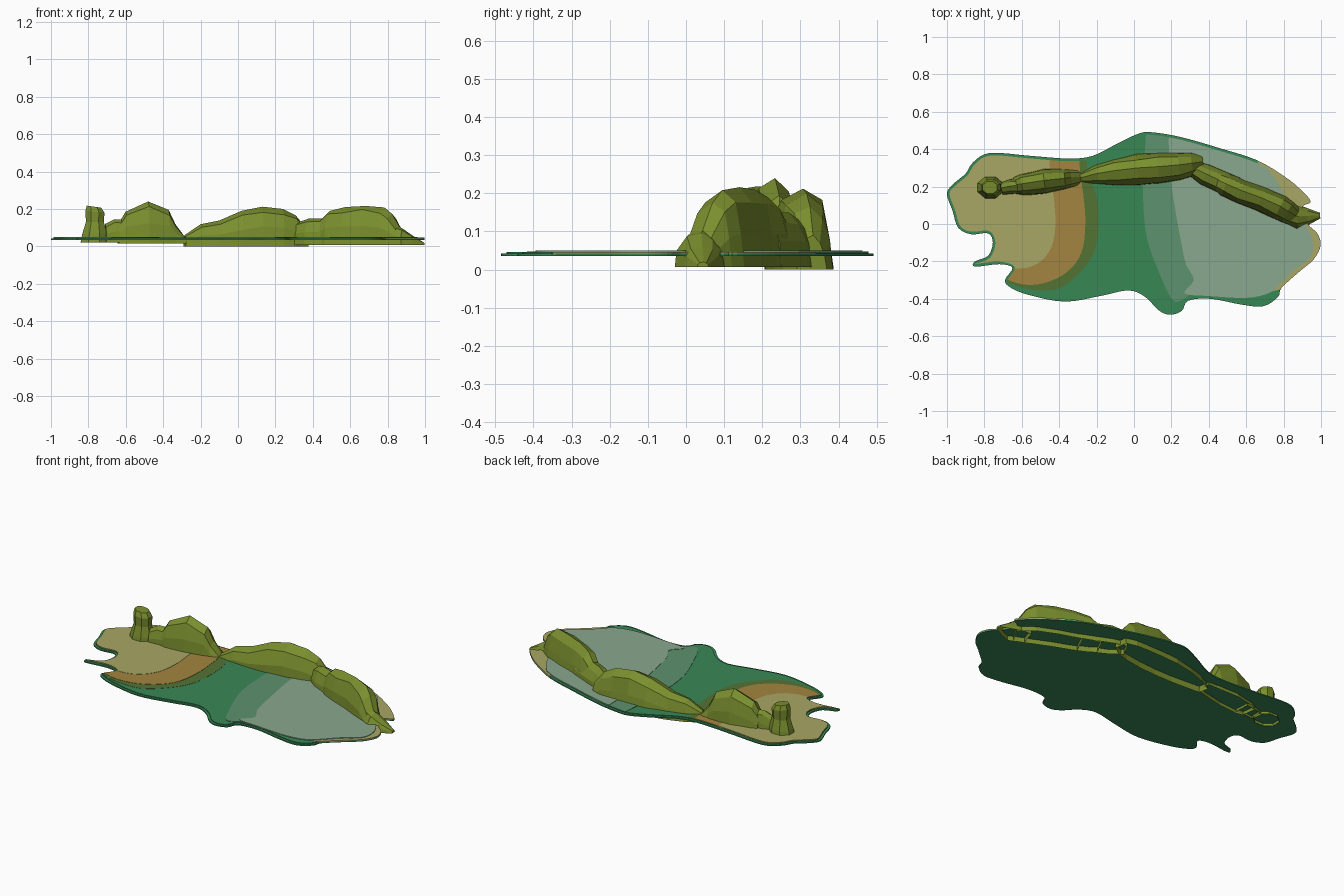
import bpy, bmesh, math, random
from mathutils import Vector

if "Cube" in bpy.data.objects:
    bpy.data.objects.remove(bpy.data.objects["Cube"])

random.seed(4)


def material(name, rgb):
    m = bpy.data.materials.new(name)
    lin = [((c / 255 + 0.055) / 1.055) ** 2.4 for c in rgb]
    m.diffuse_color = (*lin, 1)
    m.use_nodes = True
    m.node_tree.nodes["Principled BSDF"].inputs["Base Color"].default_value = m.diffuse_color
    return m


GREEN = material("meadow green", (57, 135, 85))
PALE = material("pale green", (93, 146, 111))
GREY = material("grey green", (138, 168, 143))
SAND = material("sand", (169, 167, 101))
OCHRE = material("ochre", (164, 133, 64))
OLIVE = material("dark olive", (84, 116, 52))
ROCK = material("moss rock", (122, 143, 46))


def finish(name, bm, mat):
    bmesh.ops.recalc_face_normals(bm, faces=bm.faces[:])
    me = bpy.data.meshes.new(name)
    bm.to_mesh(me)
    bm.free()
    me.materials.append(mat)
    ob = bpy.data.objects.new(name, me)
    bpy.context.collection.objects.link(ob)
    return ob


def smooth(pts, closed=True, steps=4):
    """Catmull-Rom curve through the points."""
    n, out = len(pts), []
    get = lambda i: Vector(pts[i % n] if closed else pts[max(0, min(n - 1, i))])
    for i in range(n if closed else n - 1):
        a, b, c, d = (get(i + k) for k in (-1, 0, 1, 2))
        for s in range(steps):
            t = s / steps
            out.append(0.5 * (2 * b + (c - a) * t + (2 * a - 5 * b + 4 * c - d) * t * t
                              + (3 * b - a - 3 * c + d) * t ** 3))
    if not closed:
        out.append(Vector(pts[-1]))
    return out


def prism(name, pts, z0, z1, mat):
    bm = bmesh.new()
    f = bm.faces.new([bm.verts.new((p[0], p[1], z0)) for p in pts])
    r = bmesh.ops.extrude_face_region(bm, geom=[f])
    for v in r["geom"]:
        if isinstance(v, bmesh.types.BMVert):
            v.co.z = z1
    return finish(name, bm, mat)


def band(name, shore, region, top, mat):
    """Coloured layer: region clipped to the shoreline."""
    ob = prism(name, shore, 0.038, top, mat)
    cut = prism("region_cutter", region, 0.0, 0.1, mat)
    cut.hide_render = True
    mod = ob.modifiers.new("clip", 'BOOLEAN')
    mod.operation, mod.object, mod.solver = 'INTERSECT', cut, 'EXACT'
    dg = bpy.context.evaluated_depsgraph_get()
    me = bpy.data.meshes.new_from_object(ob.evaluated_get(dg))
    ob.modifiers.clear()
    ob.data = me
    me.materials.clear()
    me.materials.append(mat)
    for p in me.polygons:
        p.material_index = 0
    bpy.data.objects.remove(cut)


# Shoreline outline, clockwise from the left tip
outline = [
    (-1, .16), (-.97, .21), (-.9, .27), (-.86, .33), (-.77, .38), (-.56, .365), (-.35, .35),
    (-.22, .365), (-.08, .435), (.03, .485), (.1, .49), (.25, .465), (.46, .405), (.66, .34),
    (.81, .25), (.89, .185), (.945, .12), (.9, .09), (.93, 0), (.98, -.05), (.998, -.115),
    (.96, -.19), (.89, -.25), (.79, -.34), (.77, -.39), (.69, -.44), (.57, -.43), (.41, -.4),
    (.29, -.41), (.255, -.465), (.19, -.485), (.13, -.46), (.06, -.39), (-.03, -.355),
    (-.18, -.385), (-.37, -.415), (-.56, -.38), (-.66, -.34), (-.69, -.30), (-.65, -.235),
    (-.72, -.215), (-.85, -.228), (-.85, -.2), (-.78, -.17), (-.755, -.1), (-.78, -.05),
    (-.87, -.055), (-.94, -.02), (-.97, .07)]


def inset(pts, d):
    out = []
    for i, p in enumerate(pts):
        t = (Vector(pts[(i + 1) % len(pts)]) - Vector(pts[i - 1])).normalized()
        out.append((p[0] + t.y * d, p[1] - t.x * d))
    return out


full = smooth(outline)
inner = smooth(inset(outline, 0.014))

# Ground plate with stepped rim
prism("ground_plate", full, 0.035, 0.042, GREEN)
prism("ground_top", inner, 0.038, 0.046, GREEN)

# Right-hand layers
east_shore = smooth([(.62, .45), (.68, .28), (.75, .1), (.8, -.1), (.79, -.25), (.74, -.36)], False)
band("east_sand", full, east_shore + [(.82, -.34), (1.2, -.34), (1.2, .45)], 0.0465, SAND)
pale_edge = smooth([(.07, .6), (.06, .42), (.05, .3), (.05, .1), (.07, -.08), (.13, -.25), (.2, -.4),
                    (.25, -.41), (.32, -.36)], False)
band("pale_green_layer", inner, pale_edge + [(.5, 0), (.5, .6)], 0.048, PALE)
grey_edge = smooth([(.2, .5), (.2, .24), (.22, .08), (.26, -.14), (.28, -.22), (.32, -.30),
                    (.27, -.37), (.4, -.385), (.6, -.395), (.72, -.37), (.78, -.32), (.85, -.25),
                    (.94, -.18), (.958, -.1), (.92, -.01), (.83, .1), (.77, .22), (.7, .31),
                    (.6, .4), (.4, .48)])
band("grey_green_layer", inner, grey_edge, 0.050, GREY)

# Left-hand layers, stacked from widest to narrowest
west = [
    ("olive_layer", OLIVE, 0.047, [(-.28, .6), (-.25, .3), (-.2, .15), (-.19, 0), (-.21, -.14),
     (-.28, -.25), (-.4, -.345), (-.55, -.35), (-.66, -.32), (-.75, -.27)]),
    ("ochre_layer", OCHRE, 0.0485, [(-.3, .6), (-.29, .3), (-.27, .15), (-.26, 0), (-.28, -.15),
     (-.35, -.25), (-.46, -.31), (-.57, -.325), (-.67, -.30), (-.75, -.25)]),
    ("west_sand", SAND, 0.050, [(-.46, .6), (-.45, .3), (-.43, .15), (-.42, 0), (-.44, -.12),
     (-.5, -.2), (-.58, -.235), (-.68, -.235), (-.75, -.24)])]
for name, mat, top, edge in west:
    band(name, inner, smooth(edge, False) + [(-1.2, -.3), (-1.2, .6)], top, mat)

# Cross-section of a rock ridge: (front-to-back, height)
SECTION = [(-1, 0), (-.9, .5), (-.58, .87), (.08, 1), (.6, .82), (.88, .45), (1, 0)]


def ridge(name, base, stations):
    """Open-bottomed faceted rock; stations are (x, y, half width, top)."""
    bm, rings = bmesh.new(), []
    n = len(stations)
    for i, (x, y, w, h) in enumerate(stations):
        a, b = stations[max(0, i - 1)], stations[min(n - 1, i + 1)]
        t = Vector((b[0] - a[0], b[1] - a[1])).normalized()
        ring = []
        for u, v in SECTION:
            k = 0 if v in (0, 1) else random.uniform(-.07, .07)
            u += k
            ring.append(bm.verts.new((x - t.y * u * w, y + t.x * u * w,
                                      base + (h - base) * min(1, v + k * .6))))
        rings.append(ring)
    for r, s in zip(rings, rings[1:]):
        for j in range(len(r) - 1):
            bm.faces.new((r[j], r[j + 1], s[j + 1], s[j]))
    bm.faces.new(rings[0])
    bm.faces.new(rings[-1])
    finish(name, bm, ROCK)


# Left rocks
ridge("left_low_rock", .02, [(-.71, .19, .035, .12), (-.66, .2, .04, .145), (-.59, .205, .045, .142)])
ridge("left_hill", .015, [(-.64, .205, .045, .12), (-.60, .21, .06, .185), (-.48, .228, .067, .24),
                          (-.37, .24, .055, .195), (-.335, .245, .05, .12), (-.28, .25, .045, .045)])
# Middle ridge
ridge("middle_hill", .0, [(-.285, .245, .03, .06), (-.2, .265, .055, .118), (-.1, .28, .075, .138),
                          (.02, .293, .086, .19), (.13, .30, .086, .212), (.24, .31, .078, .2),
                          (.31, .32, .066, .165), (.37, .33, .04, .09)])
# Right ridge and its tail
ridge("right_low_rock", .007, [(.31, .30, .045, .125), (.38, .265, .06, .15), (.54, .19, .065, .15)])
ridge("right_hill", .007, [(.44, .235, .05, .14), (.49, .21, .065, .19), (.57, .175, .067, .21),
                           (.68, .135, .07, .216), (.78, .09, .07, .208), (.82, .065, .065, .175),
                           (.87, .035, .055, .09)])
ridge("right_tail", .007, [(.8, .06, .05, .13), (.88, .035, .065, .095), (.93, .04, .045, .06),
                           (.995, .045, .015, .02)])

# Rock tower at the far left
bm, rings = bmesh.new(), []
for z, r, cx in [(.02, .078, -.77), (.07, .07, -.767), (.13, .052, -.765), (.185, .055, -.765), (.212, .042, -.77)]:
    ring = []
    for i in range(8):
        a = math.tau * (i + .5) / 8
        ring.append(bm.verts.new((cx + r * math.cos(a), .195 + .85 * r * math.sin(a),
                                  z - (.006 * math.cos(a) if z > .15 else 0))))
    rings.append(ring)
for r, s in zip(rings, rings[1:]):
    for j in range(8):
        bm.faces.new((r[j], r[(j + 1) % 8], s[(j + 1) % 8], s[j]))
bm.faces.new(rings[-1])
finish("rock_tower", bm, ROCK)
